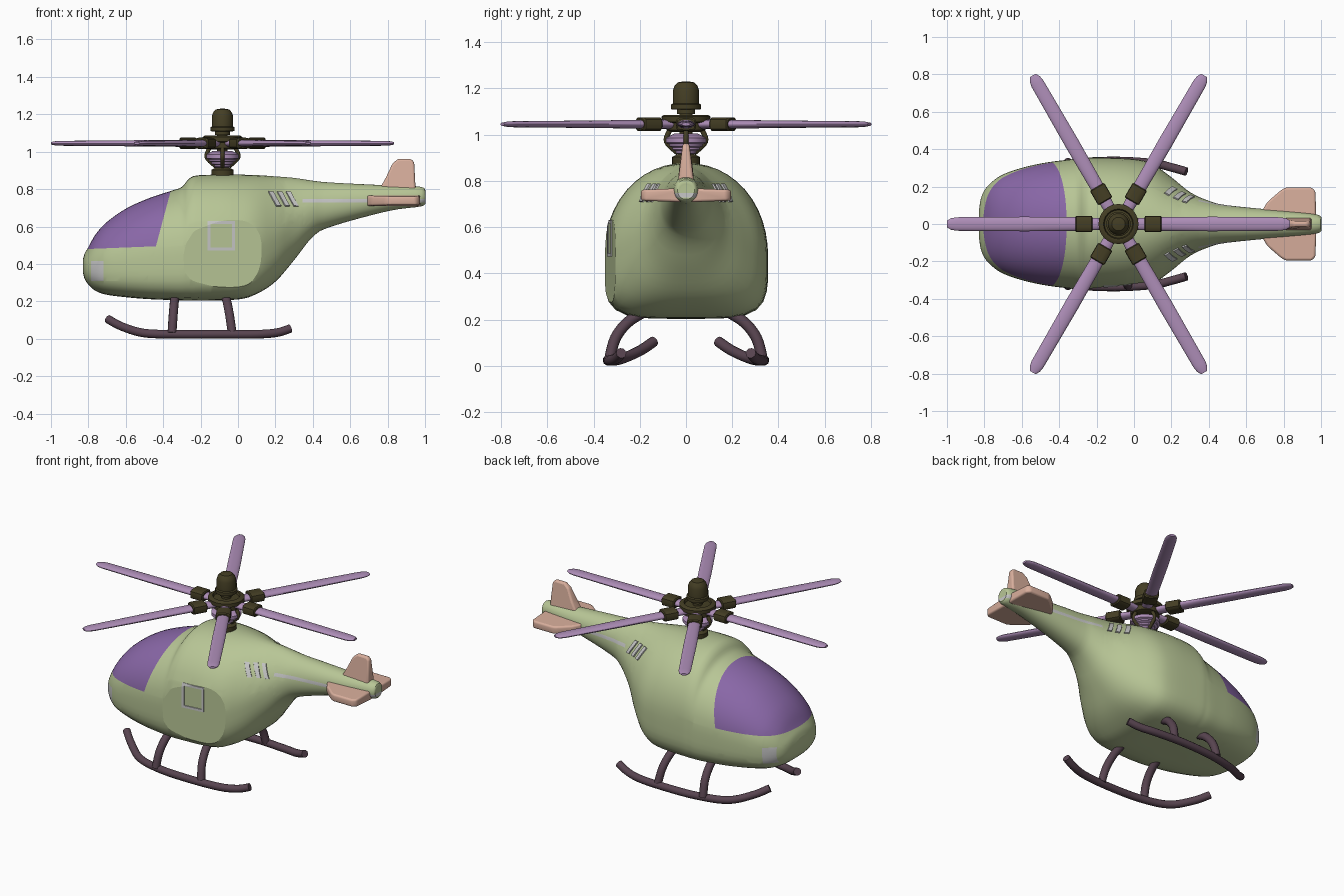
import bpy, bmesh
from math import sin, cos, pi, radians
from mathutils import Vector, Matrix

old = bpy.data.objects.get("Cube")
if old:
    bpy.data.objects.remove(old, do_unlink=True)


def material(name, *rgb):
    linear = [((c / 255 + 0.055) / 1.055) ** 2.4 for c in rgb] + [1]
    mat = bpy.data.materials.new(name)
    mat.use_nodes = True
    mat.diffuse_color = linear
    mat.node_tree.nodes["Principled BSDF"].inputs["Base Color"].default_value = linear
    return mat


GREEN = material("sage green", 184, 198, 150)
PURPLE = material("windscreen purple", 137, 103, 167)
GREY = material("pale grey", 198, 198, 198)
MAUVE = material("blade mauve", 174, 142, 184)
OLIVE = material("dark olive", 68, 62, 36)
PEACH = material("peach", 216, 174, 156)
PLUM = material("dark plum", 88, 68, 80)


def finish(name, bm, *mats, angle=35):
    bmesh.ops.recalc_face_normals(bm, faces=bm.faces)
    mesh = bpy.data.meshes.new(name)
    bm.to_mesh(mesh)
    bm.free()
    ob = bpy.data.objects.new(name, mesh)
    bpy.context.collection.objects.link(ob)
    for mat in mats:
        mesh.materials.append(mat)
    bpy.ops.object.select_all(action="DESELECT")
    ob.select_set(True)
    bpy.context.view_layer.objects.active = ob
    bpy.ops.object.shade_smooth_by_angle(angle=radians(angle))
    return ob


def skin(bm, rings):
    """Join equal rings of points into a closed tube."""
    loops = [[bm.verts.new(point) for point in ring] for ring in rings]
    for a, b in zip(loops, loops[1:]):
        for i in range(len(a)):
            bm.faces.new((a[i - 1], a[i], b[i], b[i - 1]))
    bm.faces.new(loops[0][::-1])
    bm.faces.new(loops[-1])


def spline(points, steps):
    """Catmull-Rom curve through tuples of any length."""
    last = len(points) - 1
    out = []
    for i in range(last):
        a, b, c, d = [Vector(points[min(max(k, 0), last)]) for k in range(i - 1, i + 3)]
        for s in range(steps):
            t = s / steps
            out.append(b + (c - a) * t / 2 + (2 * a - 5 * b + 4 * c - d) * t * t / 2
                       + (3 * b - a - 3 * c + d) * t ** 3 / 2)
    return out + [Vector(points[-1])]


def unit_oval(count, upper, lower):
    """Superellipse with separate roundness above and below."""
    for i in range(count):
        c, s = cos(2 * pi * i / count), sin(2 * pi * i / count)
        power = upper if s > 0 else lower
        r = (abs(c) ** power + abs(s) ** power) ** (-1 / power)
        yield c * r, s * r


# Fuselage stations: x, top, bottom, half width
stations = [
    (-.83, .42, .36, .06), (-.82, .455, .32, .13), (-.8, .49, .29, .18), (-.76, .56, .255, .225),
    (-.7, .625, .235, .265), (-.6, .695, .222, .3), (-.48, .75, .212, .327), (-.36, .79, .207, .343),
    (-.3, .812, .205, .35), (-.26, .857, .204, .353), (-.2, .875, .204, .355), (0, .877, .21, .347),
    (.1, .875, .24, .32), (.2, .868, .305, .25), (.3, .86, .42, .17), (.4, .845, .545, .124),
    (.5, .835, .6, .1), (.8, .82, .682, .07), (.98, .812, .708, .05), (1, .78, .73, .025)]


def section(station):
    x, top, low, width = station
    bulk = width / .355
    mid = low + (top - low) * (.5 - bulk / 10)
    upper = 2.1 - max(0, .5 - abs(x - .25) * 1.6)
    return [(x, width * u, mid + v * (top - mid if v > 0 else mid - low))
            for u, v in unit_oval(48, upper, 2 + 2.5 * bulk ** 2)]


body = bmesh.new()
skin(body, [section(s) for s in spline(stations, 4)])
bmesh.ops.recalc_face_normals(body, faces=body.faces)


def cut(point, normal, region):
    geom = {f for f in body.faces if region(f.calc_center_median())}
    for f in list(geom):
        geom.update(f.edges, f.verts)
    bmesh.ops.bisect_plane(body, geom=list(geom), plane_co=point, plane_no=normal, dist=1e-5)


def cut_box(region, xs, zs):
    for x in xs:
        cut((x, 0, 0), (1, 0, 0), region)
    for z in zs:
        cut((0, 0, z), (0, 0, 1), region)


def paint(rule, index, raised=0):
    faces = [f for f in body.faces if rule(f.calc_center_median())]
    for f in faces:
        f.material_index = index
    if raised:
        bmesh.ops.inset_region(body, faces=faces, thickness=.001, depth=raised)


# Flat door side
door_point, door_normal = Vector((-.1, -.33, .48)), Vector((.11, -1, 0)).normalized()


def beyond_door(point):
    return (point - door_point).dot(door_normal)


cut(door_point, door_normal, lambda c: c.y < 0)
for v in body.verts:
    v.co -= door_normal * max(0, beyond_door(v.co))
flat = {f for f in body.faces if all(abs(beyond_door(v.co)) < 1e-4 for v in f.verts)}
for e in body.edges:
    e.smooth = len(flat.intersection(e.link_faces)) != 1

# Windscreen, bounded by a door post and a sill
post, post_normal = Vector((-.36, 0, .79)), Vector((.3, 0, -.08))
sill, sill_normal = Vector((-.8, 0, .48)), Vector((-.04, 0, 1))
cut(post, post_normal, lambda c: c.x < -.2)
cut(sill, sill_normal, lambda c: c.x < -.2)
paint(lambda c: (c - post).dot(post_normal) < 0 < (c - sill).dot(sill_normal), 1)

# Nose lights
cut_box(lambda c: c.x < -.65 and c.z < .5, (-.785, -.72), (.31, .415))
paint(lambda c: -.785 < c.x < -.72 and .31 < c.z < .415, 2)

# Door window frame
frame, half_w, half_h, rim = Vector((-.09, 0, .551)), .074, .079, .017
near_door = lambda c: c.y < -.25 and abs(c.x - frame.x) < .2
offsets = lambda half: (-half, rim - half, half - rim, half)
cut_box(near_door, [frame.x + d for d in offsets(half_w)], [frame.z + d for d in offsets(half_h)])


def on_frame(c):
    w, h = half_w - abs(c.x - frame.x), half_h - abs(c.z - frame.z)
    return c.y < -.25 and 0 < min(w, h) < rim


paint(on_frame, 2, .004)

# Tail stripe
cut_box(lambda c: c.x > .3, [.345], (.728, .748))
paint(lambda c: c.x > .345 and .728 < c.z < .748, 2)

# Three slanted vents on each flank
flank = lambda c: .1 < c.x < .4 and .62 < c.z < .84
slant, vent_half = Vector((1, 0, .55)), .013
vents = [Vector((.195 + i * .047, 0, .747)) for i in range(3)]
cut_box(flank, [], (.708, .785))
for vent in vents:
    for side in (-vent_half, vent_half):
        cut(vent + Vector((side, 0, 0)), slant, flank)
paint(lambda c: .708 < c.z < .785 and any(abs((c - v).dot(slant)) < vent_half for v in vents), 2, .007)
finish("fuselage", body, GREEN, PURPLE, GREY, angle=40)


def tail_plate(name, outline, thickness, taper, place):
    """Rounded slab that thins towards its far edge."""
    bm = bmesh.new()
    far = max(v for u, v in outline)
    skin(bm, [[place(u, v, side * thickness * (1 - taper * max(v, 0) / far)) for u, v in outline]
              for side in (-.5, .5)])
    bevel = finish(name, bm, PEACH, angle=50).modifiers.new("rounding", "BEVEL")
    bevel.width, bevel.segments, bevel.limit_method = .011, 3, "NONE"


# Tail surfaces
tail_plate("tail_fin", [(.75, -.03), (.79, .04), (.825, .115), (.855, .142), (.925, .142), (.942, .125), (.95, -.03)],
           .07, .6, lambda u, v, w: (u, w, .82 + v))
wing = [(.68, .02), (.69, .08), (.715, .12), (.785, .18), (.81, .195), (.95, .195), (.97, .175), (.975, .02)]
sides = (("right", -1), ("left", 1))
for side, sign in sides:
    tail_plate(side + "_tailplane", wing, .062, .25, lambda u, v, w: (u, sign * v, .738 + w))


def tube(name, points, radius, mat):
    curve = bpy.data.curves.new(name, "CURVE")
    curve.dimensions = "3D"
    curve.bevel_depth, curve.bevel_resolution, curve.use_fill_caps = radius, 4, True
    path = curve.splines.new("POLY")
    smooth = spline(points, 5)
    path.points.add(len(smooth) - 1)
    for point, co in zip(path.points, smooth):
        point.co = (*co, 1)
    path.use_smooth = True
    curve.materials.append(mat)
    bpy.context.collection.objects.link(bpy.data.objects.new(name, curve))


# Landing gear
skid = [(-.695, .14, .105), (-.62, .2, .065), (-.5, .28, .03), (-.32, .325, .024),
        (-.1, .337, .024), (.1, .325, .024), (.21, .3, .033), (.28, .28, .055)]
strut = [(.17, .24), (.25, .19), (.305, .12), (.33, .03)]
for side, sign in sides:
    tube(side + "_skid", [(x, sign * y, z) for x, y, z in skid], .023, PLUM)
    for name, top, lean in (("front", -.335, -.006), ("rear", -.07, .013)):
        tube(f"{side}_{name}_strut", [(top + lean * i, sign * y, z) for i, (y, z) in enumerate(strut)], .024, PLUM)

AXIS = -.083


def lathe(name, profile, mat):
    bm = bmesh.new()
    circle = list(unit_oval(24, 2, 2))
    skin(bm, [[(AXIS + r * u, r * v, z) for u, v in circle] for r, z in profile])
    finish(name, bm, mat)


# Rotor mast and hub
lathe("mast", [(.06, .865), (.06, .903), (.028, .92), (.028, 1.12)], OLIVE)
ribs = [(.03 + .0145 * i, .905 + .015 * i + lift) for i in range(5) for lift in (0, .009)]
lathe("swashplate", ribs + [(.088, .985), (.05, 1.005)], MAUVE)
lathe("hub", [(.06, 1.012), (.085, 1.02), (.085, 1.05), (.107, 1.055), (.107, 1.078), (.095, 1.086),
              (.08, 1.086), (.075, 1.072), (.03, 1.072)], OLIVE)
lathe("hub_cap", [(.04, 1.09), (.04, 1.108), (.065, 1.11), (.065, 1.13), (.057, 1.135),
                  (.057, 1.19), (.05, 1.21), (.036, 1.226), (.012, 1.23)], OLIVE)
for i, (u, v) in enumerate(unit_oval(4, 2, 2)):
    link = [(AXIS + r * u, r * v, z) for r, z in ((.035, .92), (.085, .97), (.07, 1.02))]
    tube(f"pitch_link_{i + 1}", link, .011, OLIVE)


def spoke(name, rings, turn, mat, power):
    """Flattened tube along a spoke; rings give distance, half width, half height."""
    bm = bmesh.new()
    skin(bm, [[(r, w * u, h * v) for u, v in unit_oval(20, power, power)] for r, w, h in rings])
    bm.transform(Matrix.Translation((AXIS, 0, 1.045)) @ Matrix.Rotation(turn, 4, "Z"))
    finish(name, bm, mat)


# Six blades with root sleeves
blade = [(.06, .03, .02), (.2, .036, .019), (.5, .039, .016), (.865, .036, .013), (.895, .031, .011), (.917, .018, .007)]
sleeve = [(.14, .038, .024), (.145, .044, .03), (.225, .044, .03), (.23, .038, .024)]
for i in range(6):
    spoke(f"blade_{i + 1}", blade, i * pi / 3, MAUVE, 2)
    spoke(f"blade_sleeve_{i + 1}", sleeve, i * pi / 3, OLIVE, 4)
